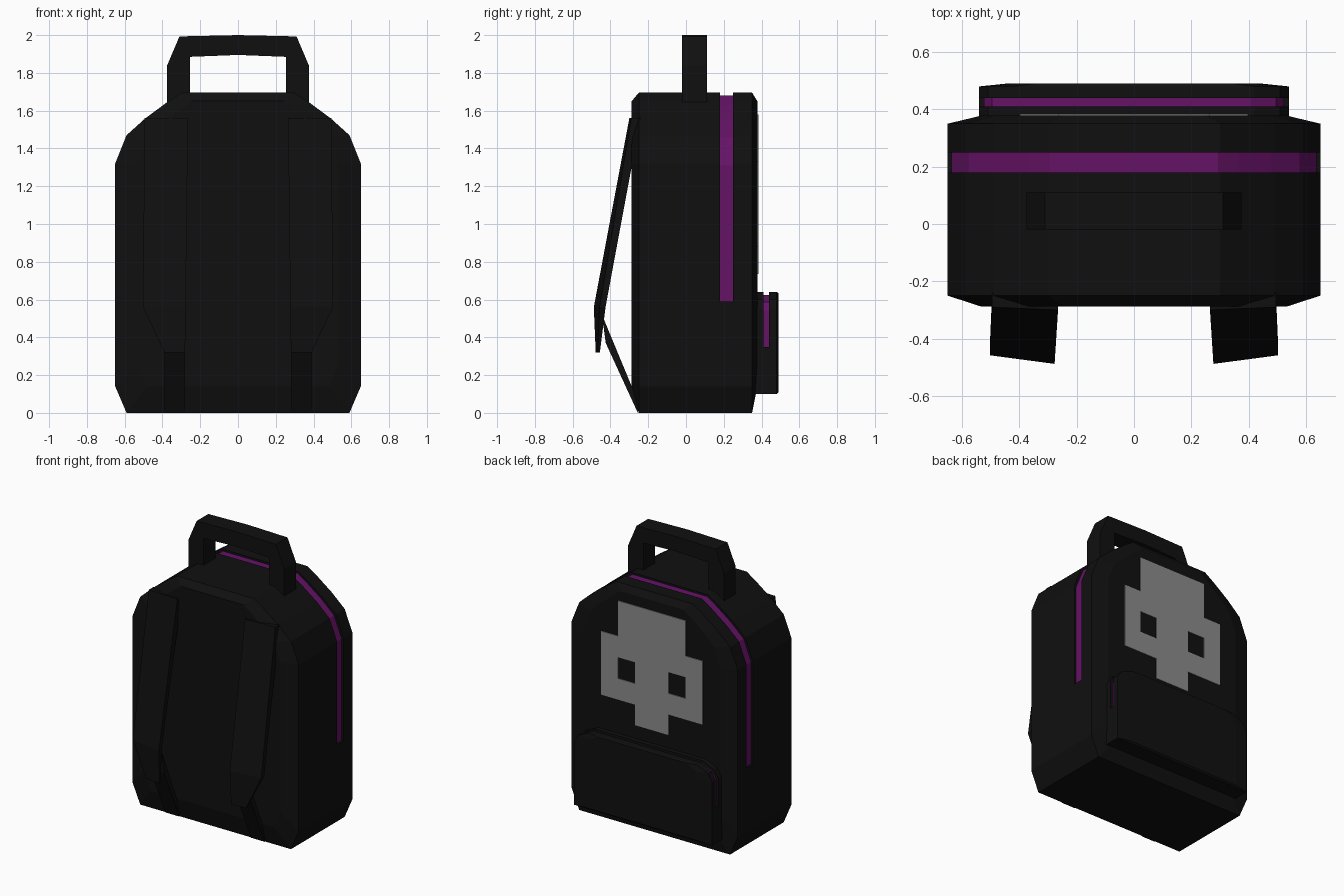
import bpy, bmesh

if "Cube" in bpy.data.objects:
    bpy.data.objects.remove(bpy.data.objects["Cube"])


def material(name, rgb):
    m = bpy.data.materials.new(name)
    m.use_nodes = True
    m.diffuse_color = (*rgb, 1)
    bsdf = next(n for n in m.node_tree.nodes if n.type == "BSDF_PRINCIPLED")
    bsdf.inputs["Base Color"].default_value = (*rgb, 1)
    bsdf.inputs["Roughness"].default_value = 0.9
    return m


BLACK = material("black fabric", (0.005, 0.005, 0.005))
PURPLE = material("purple zip", (0.13, 0.006, 0.13))
GREY = material("grey patch", (0.26, 0.26, 0.26))


def finish(bm, name, mats):
    bmesh.ops.remove_doubles(bm, verts=bm.verts, dist=0.0005)
    bmesh.ops.recalc_face_normals(bm, faces=bm.faces)
    mesh = bpy.data.meshes.new(name)
    bm.to_mesh(mesh)
    bm.free()
    for m in mats:
        mesh.materials.append(m)
    obj = bpy.data.objects.new(name, mesh)
    bpy.context.collection.objects.link(obj)
    return obj


def loft(bm, rings, painted=None):
    """Skin closed rings with capped ends; one band may take material 1."""
    loops = [[bm.verts.new(p) for p in ring] for ring in rings]
    n = len(loops[0])
    for k, (a, b) in enumerate(zip(loops, loops[1:])):
        for i in range(n):
            j = (i + 1) % n
            face = bm.faces.new((a[i], a[j], b[j], b[i]))
            if k == painted:
                face.material_index = 1
    bm.faces.new(loops[0])
    bm.faces.new(loops[-1])


def mirrored(half):
    return half + [(-x, z) for x, z in reversed(half)]


def zipped_shell(name, half, zip_start, zip_y, fronts, backs, depth):
    """Loft an outline along y, with a sunken coloured band above zip_start."""
    top = half[-1][1]
    width = max(x for x, z in half)
    wall = [i for i, p in enumerate(half) if p[1] == zip_start]
    sunk_half = []
    for i, (x, z) in enumerate(half):
        if i >= wall[1]:
            x *= 1 - depth / width
            z -= depth * (z - zip_start) / (top - zip_start)
        sunk_half.append((x, z))
    full, sunk = mirrored(half), mirrored(sunk_half)

    def ring(outline, y):
        return [(x, y, z) for x, z in outline]

    def cap(y, sx, lo, hi):
        low = half[0][1]
        return [(x * sx, y, lo + (z - low) / (top - low) * (hi - lo)) for x, z in full]

    y0, y1 = zip_y
    rings = [cap(*c) for c in fronts[:-1]] + [ring(full, fronts[-1])]
    rings += [ring(full, y0), ring(sunk, y0), ring(sunk, y1), ring(full, y1)]
    rings += [ring(full, backs[0])] + [cap(*c) for c in backs[1:]]
    bm = bmesh.new()
    loft(bm, rings, painted=len(fronts) + 1)
    # The band below the zip ends stays fabric
    for f in bm.faces:
        if f.material_index == 1 and f.calc_center_median().z < zip_start + 0.001:
            f.material_index = 0
    return finish(bm, name, [BLACK, PURPLE])


# Main bag with zip groove
zipped_shell("bag_body",
             [(0.59, 0), (0.65, 0.14), (0.65, 0.59), (0.65, 0.59), (0.65, 1.32), (0.59, 1.47),
              (0.49, 1.56), (0.375, 1.645), (0.30, 1.695)],
             0.59, (0.18, 0.25),
             [(-0.288, 0.82, 0.14, 1.65), -0.25],
             [0.35, (0.378, 0.82, 0.14, 1.65)], 0.014)

# Rear pocket with its own zip
zipped_shell("rear_pocket",
             [(0.54, 0.10), (0.54, 0.35), (0.54, 0.35), (0.54, 0.55), (0.51, 0.60), (0.42, 0.64)],
             0.35, (0.41, 0.44), [0.34], [0.48, (0.49, 0.82, 0.11, 0.635)], 0.016)

# Carry handle: arch profile extruded through y
outer = [(0.375, 1.56), (0.375, 1.84), (0.31, 1.993), (0, 2.0)]
inner = [(0.255, 1.56), (0.255, 1.885), (0.255, 1.885), (0, 1.895)]
bm = bmesh.new()
sections = list(zip(outer, inner))
sections += [((-o[0], o[1]), (-i[0], i[1])) for o, i in reversed(sections[:-1])]
loft(bm, [[(o[0], -0.02, o[1]), (o[0], 0.11, o[1]), (i[0], 0.11, i[1]), (i[0], -0.02, i[1])]
          for o, i in sections])
finish(bm, "carry_handle", [BLACK])

# Shoulder straps: inner x, outer x, front y, z, thickness, twist
STRAP = [(0.265, 0.495, -0.30, 1.56, 0.05, 0.01),
         (0.277, 0.503, -0.488, 0.56, 0.032, 0.03),
         (0.28, 0.39, -0.478, 0.32, 0.012, 0.01)]
LOWER = [(-0.445, 0.52), (-0.425, 0.37), (-0.255, 0.0), (-0.25, 0.05)]
for side, s in (("left", 1), ("right", -1)):
    bm = bmesh.new()
    loft(bm, [[(s * a, y, z), (s * b, y + tw, z), (s * b, y + tw + t, z), (s * a, y + t, z)]
              for a, b, y, z, t, tw in STRAP])
    finish(bm, side + "_shoulder_strap", [BLACK])
    bm = bmesh.new()
    loft(bm, [[(s * x, y, z) for y, z in LOWER] for x in (0.28, 0.39)])
    finish(bm, side + "_lower_strap", [BLACK])

# Pixel patch on the back: rows from top to bottom, '#' filled
ROWS = [".####.", "######", "#.##.#", "######", "..##.."]
LEVELS = [1.58, 1.33, 1.18, 1.03, 0.88, 0.735]
CELL = 0.1325
bm = bmesh.new()
for row, hi, lo in zip(ROWS, LEVELS, LEVELS[1:]):
    for c, mark in enumerate(row):
        if mark == "#":
            x0, x1 = (c - 3) * CELL, (c - 2) * CELL
            bm.faces.new([bm.verts.new((x, 0.378, z))
                          for x, z in ((x0, lo), (x0, hi), (x1, hi), (x1, lo))])
bmesh.ops.remove_doubles(bm, verts=bm.verts, dist=0.0005)
patch = bmesh.ops.extrude_face_region(bm, geom=bm.faces[:])
bmesh.ops.translate(bm, vec=(0, 0.005, 0),
                    verts=[g for g in patch["geom"] if isinstance(g, bmesh.types.BMVert)])
finish(bm, "pixel_patch", [GREY])
